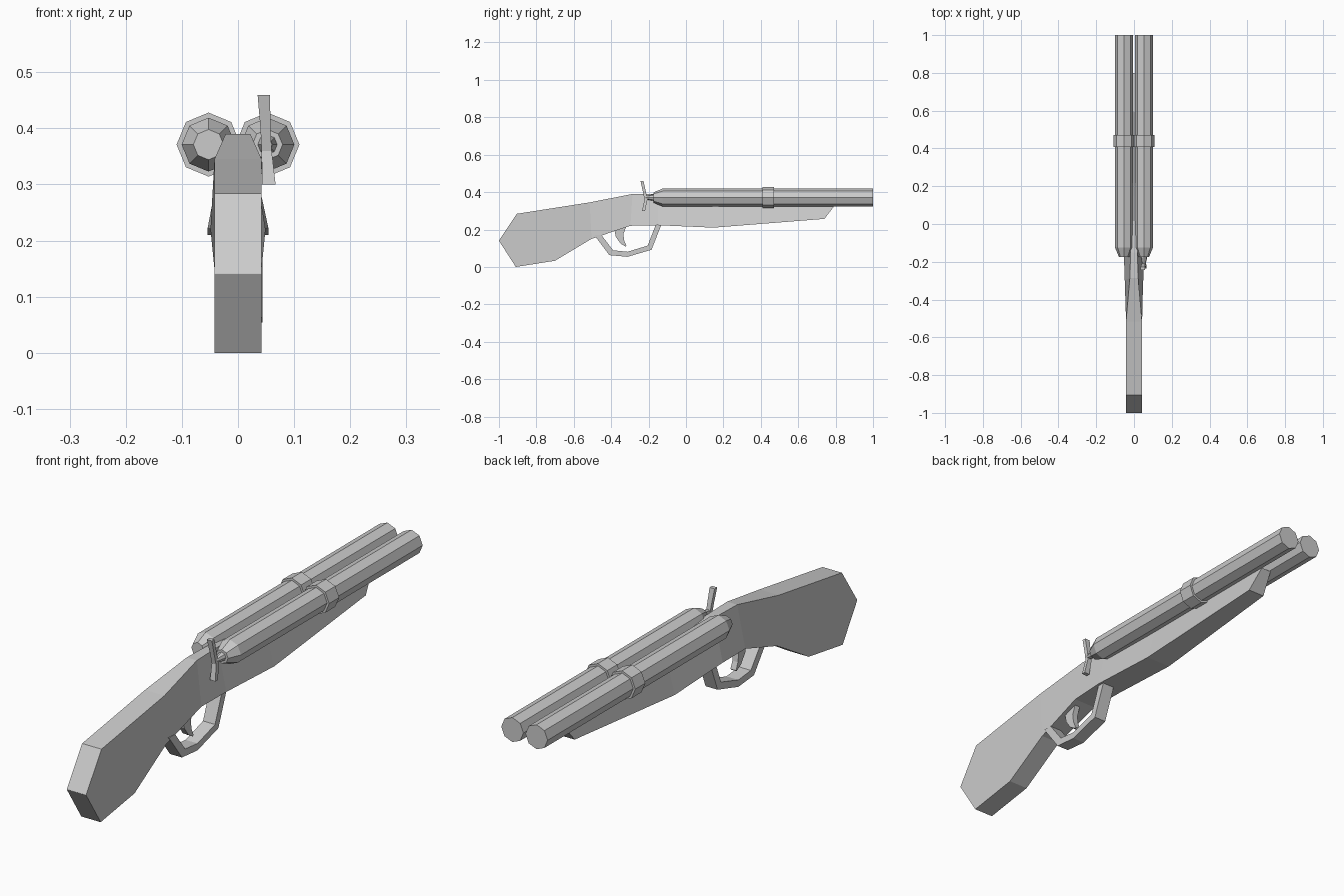
import bpy, bmesh, math
from mathutils import Vector

if "Cube" in bpy.data.objects:
    bpy.data.objects.remove(bpy.data.objects["Cube"])


def finish(name, bm):
    bmesh.ops.remove_doubles(bm, verts=bm.verts, dist=0.0005)
    bmesh.ops.recalc_face_normals(bm, faces=bm.faces)
    me = bpy.data.meshes.new(name)
    bm.to_mesh(me)
    bm.free()
    ob = bpy.data.objects.new(name, me)
    bpy.context.collection.objects.link(ob)
    return ob


def loft(name, rings):
    """Skin a list of equally long rings and cap both ends."""
    bm = bmesh.new()
    vs = [[bm.verts.new(p) for p in r] for r in rings]
    n = len(vs[0])
    for a, b in zip(vs, vs[1:]):
        for i in range(n):
            j = (i + 1) % n
            bm.faces.new((a[i], a[j], b[j], b[i]))
    bm.faces.new(vs[0])
    bm.faces.new(vs[-1])
    return finish(name, bm)


def turned(name, x, z, stations):
    """Eight-sided round part along y from (y, radius) stations."""
    return loft(name, [[(x + r * math.cos(k * math.pi / 4), y,
                         z + r * math.sin(k * math.pi / 4)) for k in range(8)]
                       for y, r in stations])


def band(name, outer, inner, x0, x1):
    """Strip between two side-view (y, z) lines, spanning x0 to x1."""
    return loft(name, [[(x0, *o), (x1, *o), (x1, *i), (x0, *i)]
                       for o, i in zip(outer, inner)])


# Stock: bottom y, z, half width, then top y, z, half width
sections = [
    (-1.0, .14, .042, -1.0, .141, .042),
    (-.91, .0, .042, -.905, .284, .042),
    (-.70, .033, .042, -.70, .316, .042),
    (-.505, .15, .042, -.515, .345, .042),
    (-.297, .22, .049, -.286, .39, .022),
    (-.15, .223, .054, -.15, .39, .018),
    (.147, .21, .054, .147, .365, .012),
    (.74, .257, .036, .80, .335, .022),
]
loft("stock", [[(-wb, yb, zb), (wb, yb, zb), (wt, yt, zt), (-wt, yt, zt)]
               for yb, zb, wb, yt, zt, wt in sections])

# Barrels and their clamping rings
for side, s in (("left", -1), ("right", 1)):
    x = s * .0525
    turned(side + "_barrel", x, .371, [(-.175, .027), (-.125, .048), (1.0, .048)])
    turned(side + "_barrel_ring", x, .371, [(.408, .057), (.47, .057)])

# Trigger guard, on the right of the stock
band("trigger_guard",
     [(-.49, .17), (-.41, .063), (-.313, .054), (-.184, .092), (-.13, .23)],
     [(-.452, .17), (-.39, .089), (-.313, .081), (-.205, .114), (-.16, .23)],
     -.008, .044)

# Trigger
band("trigger",
     [(-.385, .21), (-.375, .16), (-.35, .125), (-.322, .108)],
     [(-.32, .215), (-.335, .175), (-.33, .14), (-.318, .112)],
     .006, .03)

# Cocking lever and the peg joining it to the right barrel
lever = [(-.235, .459, .046, .011), (-.222, .40, .049, .009),
         (-.214, .36, .051, .009), (-.227, .30, .055, .012)]
loft("hammer_lever", [[(x - w, y - .008, z), (x + w, y - .008, z),
                       (x + w, y + .008, z), (x - w, y + .008, z)]
                      for y, z, x, w in lever])
turned("hammer_peg", .0525, .371, [(-.216, .009), (-.172, .018)])
